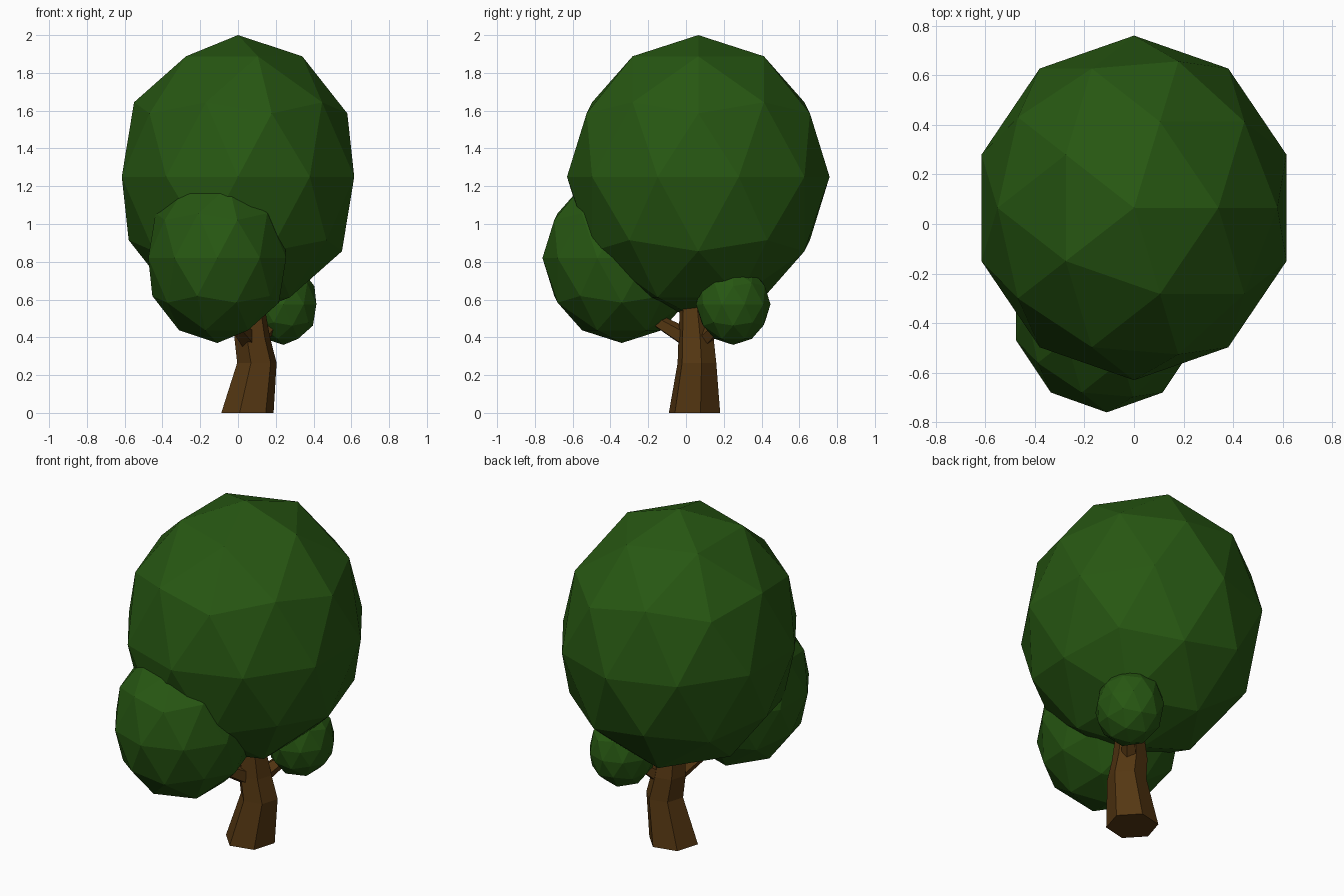
import bpy, bmesh, math
from mathutils import Vector

if "Cube" in bpy.data.objects:
    bpy.data.objects.remove(bpy.data.objects["Cube"])


def material(name, rgb):
    m = bpy.data.materials.new(name)
    m.diffuse_color = (*rgb, 1)
    m.use_nodes = True
    m.node_tree.nodes["Principled BSDF"].inputs["Base Color"].default_value = m.diffuse_color
    return m


LEAF = material("leaf_green", (0.02, 0.095, 0.006))
BARK = material("bark_brown", (0.09, 0.038, 0.006))


def finish(bm, name, mat):
    bmesh.ops.recalc_face_normals(bm, faces=bm.faces)
    me = bpy.data.meshes.new(name)
    bm.to_mesh(me)
    bm.free()
    me.materials.append(mat)
    ob = bpy.data.objects.new(name, me)
    bpy.context.collection.objects.link(ob)
    return ob


def foliage(name, centre, radii):
    bm = bmesh.new()
    bmesh.ops.create_icosphere(bm, subdivisions=2, radius=1)
    bmesh.ops.scale(bm, vec=radii, verts=bm.verts)
    bmesh.ops.translate(bm, vec=centre, verts=bm.verts)
    return finish(bm, name, LEAF)


def limb(name, rings, sides, spin, along=None):
    """Faceted tube through (centre, radius) rings; level rings unless a direction is given."""
    bm = bmesh.new()
    if along is None:
        u, v = Vector((1, 0, 0)), Vector((0, 1, 0))
    else:
        u = along.cross(Vector((0, 0, 1))).normalized()
        v = u.cross(along).normalized()
    loops = []
    for c, r in rings:
        angles = [spin + math.tau * i / sides for i in range(sides)]
        loops.append([bm.verts.new(Vector(c) + r * (math.cos(a) * u + math.sin(a) * v))
                      for a in angles])
    for a, b in zip(loops, loops[1:]):
        for i in range(sides):
            j = (i + 1) % sides
            bm.faces.new((a[i], a[j], b[j], b[i]))
    bm.faces.new(loops[0])
    bm.faces.new(loops[-1])
    return finish(bm, name, BARK)


# Crown and two side clumps
foliage("main_crown", (0, 0.065, 1.25), (0.647, 0.695, 0.75))
foliage("front_clump", (-0.11, -0.34, 0.82), (0.384, 0.42, 0.45))
foliage("small_clump", (0.24, 0.25, 0.575), (0.184, 0.197, 0.215))

# Bent six-sided trunk
limb("trunk", [((0.05, 0.045, 0), 0.142), ((0.1, 0.058, 0.265), 0.107),
               ((0.075, 0.053, 0.4), 0.097), ((0.06, 0.035, 0.66), 0.065)],
     6, math.radians(13))

# Branches reaching into the side clumps
for name, start, end, r0, r1 in [
        ("front_branch", (0.06, 0.03, 0.38), (-0.08, -0.26, 0.55), 0.055, 0.025),
        ("side_branch", (0.09, 0.07, 0.37), (0.23, 0.23, 0.52), 0.05, 0.025)]:
    limb(name, [(start, r0), (end, r1)], 5, 0, Vector(end) - Vector(start))
